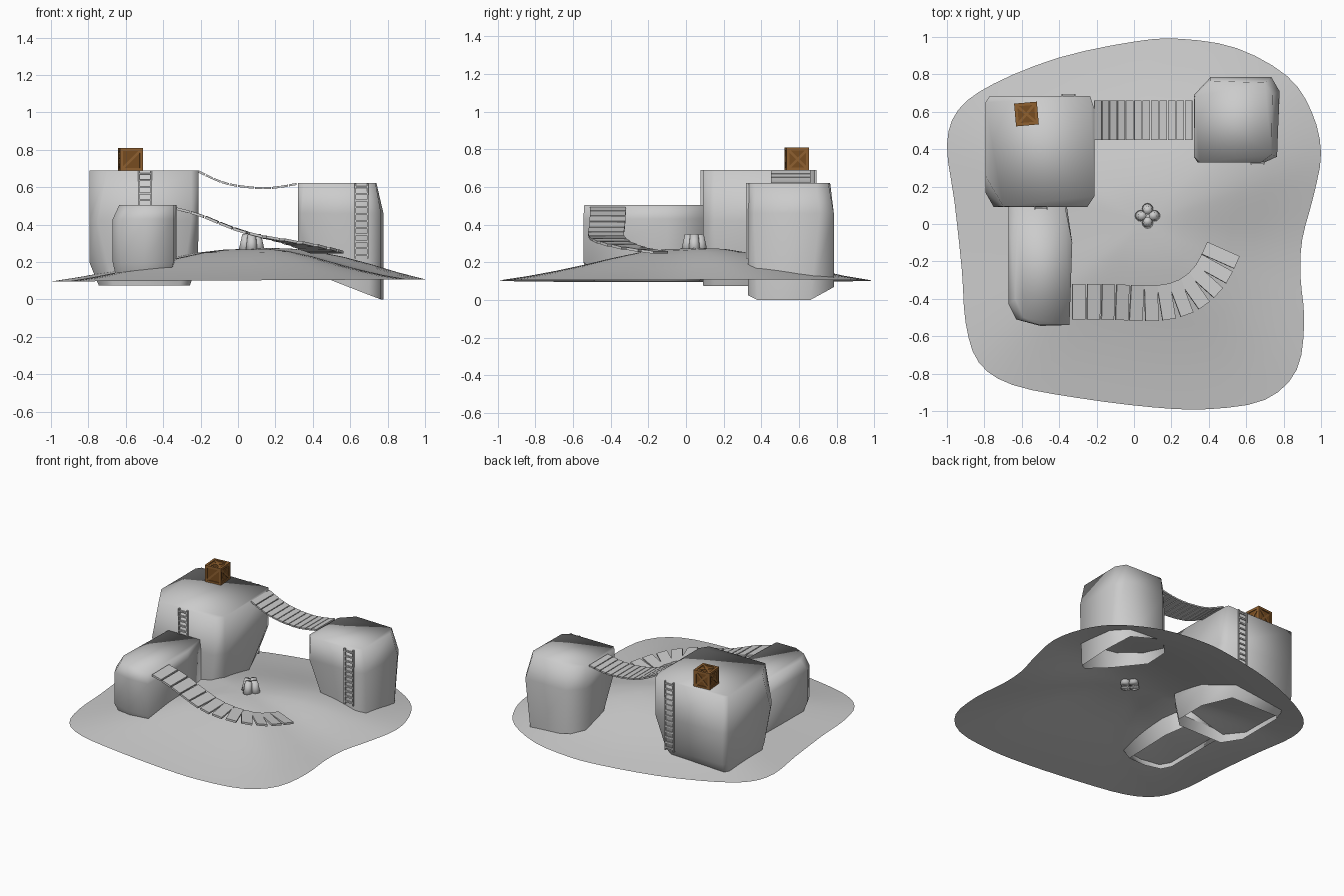
import bpy, bmesh, math
from mathutils import Vector, Matrix

if "Cube" in bpy.data.objects:
    bpy.data.objects.remove(bpy.data.objects["Cube"])


def finish(name, bm, smooth=False, color=None):
    me = bpy.data.meshes.new(name)
    bm.to_mesh(me)
    bm.free()
    ob = bpy.data.objects.new(name, me)
    bpy.context.collection.objects.link(ob)
    if smooth:
        me.polygons.foreach_set("use_smooth", [True] * len(me.polygons))
    if color:
        mat = bpy.data.materials.new(name)
        mat.diffuse_color = (*color, 1)
        mat.use_nodes = True
        mat.node_tree.nodes["Principled BSDF"].inputs["Base Color"].default_value = mat.diffuse_color
        me.materials.append(mat)
    return ob


def box(bm, center, size, rot=Matrix.Identity(4)):
    m = Matrix.Translation(center) @ rot @ Matrix.Diagonal((*size, 1))
    bmesh.ops.create_cube(bm, size=1, matrix=m)


def spline(pts, steps, closed):
    """Catmull-Rom curve through the points."""
    p = [Vector(q) for q in pts]
    n = len(p)
    get = (lambda i: p[i % n]) if closed else (lambda i: p[max(0, min(n - 1, i))])
    out = []
    for i in range(n if closed else n - 1):
        a, b, c, d = get(i - 1), get(i), get(i + 1), get(i + 2)
        for s in range(steps):
            t = s / steps
            out.append(0.5 * (2 * b + (c - a) * t + (2 * a - 5 * b + 4 * c - d) * t * t
                              + (3 * b - a - 3 * c + d) * t ** 3))
    if not closed:
        out.append(p[-1])
    return out


# island ground: a low open mound, a little fuller on the right
outline = spline([(-1, .42), (-.94, .61), (-.75, .75), (-.4, .89), (0, .975), (.25, .99),
                  (.55, .94), (.82, .79), (.95, .6), (1, .38), (.96, .15), (.9, -.08),
                  (.89, -.28), (.91, -.52), (.87, -.78), (.7, -.94), (.4, -.99),
                  (.1, -.98), (-.3, -.93), (-.65, -.86), (-.83, -.74), (-.9, -.53),
                  (-.92, -.25), (-.96, .12)], 3, True)
outline.reverse()
profile = [(.12, .264), (.25, .25), (.4, .22), (.55, .185), (.7, .153), (.85, .125), (1, .102)]
bm = bmesh.new()
mid = Vector((.05, 0))
peak = bm.verts.new((.05, 0, .268))
prev = None
for t, z in profile:
    ring = []
    for p in outline:
        q = mid + (p - mid) * t
        bump = .045 * math.exp(-(q - Vector((.6, .3))).length_squared / .18) * (1 - t ** 4)
        ring.append(bm.verts.new((*q, z + bump + .006 * q.x * t)))
    for i in range(len(ring)):
        j = (i + 1) % len(ring)
        if prev:
            bm.faces.new((prev[i], ring[i], ring[j], prev[j]))
        else:
            bm.faces.new((peak, ring[i], ring[j]))
    prev = ring
finish("island_ground", bm, True)


# rocks: stacked outlines, flat top, open underside, softly shaded
def rock(name, rings):
    bm = bmesh.new()
    prev = None
    for pts, z in rings:
        ring = [bm.verts.new((x, y, z(x, y) if callable(z) else z)) for x, y in pts]
        if prev:
            n = len(ring)
            for i in range(n):
                j = (i + 1) % n
                bm.faces.new((prev[i], prev[j], ring[j], ring[i]))
        prev = ring
    bm.faces.new(prev)
    finish(name, bm, True)


def shrink(pts, c, k):
    return [(c[0] + (x - c[0]) * k, c[1] + (y - c[1]) * k) for x, y in pts]


tall_top = [(-.795, .26), (-.7, .095), (-.25, .09), (-.21, .15), (-.21, .61),
            (-.235, .685), (-.77, .685), (-.795, .65)]
tall_mid = [(-.795, .17), (-.75, .09), (-.25, .09), (-.21, .15), (-.21, .61),
            (-.235, .685), (-.77, .685), (-.795, .65)]
tall_low = [(-.795, .24), (-.7, .09), (-.28, .09), (-.215, .16), (-.215, .44),
            (-.32, .685), (-.77, .685), (-.795, .65)]
rock("tall_rock", [(shrink(tall_low, (-.48, .1), .84), .075), (tall_low, .2),
                   (tall_mid, .42), (tall_top, .69)])

low_top = [(-.635, -.4), (-.59, -.5), (-.5, -.54), (-.345, -.54), (-.33, -.1),
           (-.37, .1), (-.62, .1)]
low_mid = [(-.67, -.43), (-.63, -.51), (-.5, -.545), (-.345, -.54), (-.33, -.1),
           (-.36, .1), (-.67, .1)]
rock("low_rock", [(shrink(low_mid, (-.5, -.1), .87), .1), (low_mid, .2),
                  (low_mid, .43), (low_top, .505)])

side_top = [(.32, .36), (.35, .33), (.68, .33), (.735, .37), (.74, .69), (.7, .755),
            (.41, .765), (.325, .68)]
side_mid = [(.32, .36), (.34, .33), (.7, .33), (.765, .36), (.778, .71), (.735, .785),
            (.41, .785), (.32, .69)]
side_low = [(.325, .53), (.48, .335), (.7, .33), (.765, .38), (.778, .66), (.69, .785)] + side_mid[6:]
rock("side_rock", [(side_low, lambda x, y: max(0, min(.11, .11 - (x - .48) * .39) + max(0, y - .65) * .3)),
                   (side_mid, .46), (side_top, .622)])


# plank bridges following a sagging path
def bridge(name, path, count, width, fill, thick):
    pts = spline(path, 10, False)
    dist = [0]
    for a, b in zip(pts, pts[1:]):
        dist.append(dist[-1] + (b - a).length)

    def at(s):
        for i in range(len(pts) - 1):
            if dist[i + 1] >= s:
                return pts[i].lerp(pts[i + 1], (s - dist[i]) / (dist[i + 1] - dist[i]))
        return pts[-1]
    step = dist[-1] / count
    bm = bmesh.new()
    for k in range(count):
        a, b = at(k * step), at((k + 1) * step)
        t = (b - a).normalized()
        side = Vector((-t.y, t.x, 0)).normalized()
        rot = Matrix((t, side, t.cross(side))).transposed().to_4x4()
        box(bm, (a + b) / 2, (step * fill, width, thick), rot)
    finish(name, bm)


bridge("high_bridge", [(-.215, .555, .686), (-.1, .555, .632), (0, .555, .607),
                       (.13, .555, .595), (.22, .555, .601), (.315, .555, .618)], 12, .21, .88, .011)
bridge("curved_bridge", [(-.335, -.415, .487), (-.2, -.415, .45), (-.04, -.42, .385),
                         (.1, -.425, .342), (.23, -.405, .317), (.33, -.355, .296),
                         (.415, -.265, .272), (.48, -.13, .252)], 12, .19, .88, .014)


# ladders against the rock walls
def ladder(name, x, y, z0, z1, rungs):
    bm = bmesh.new()
    for s in (-1, 1):
        box(bm, (x + s * .033, y, (z0 + z1) / 2), (.009, .016, z1 - z0))
    for i in range(rungs):
        box(bm, (x, y, z0 + (i + .5) * (z1 - z0) / rungs), (.06, .012, .01))
    finish(name, bm)


ladder("front_ladder", -.497, .085, .48, .69, 6)
ladder("back_ladder", -.35, .686, .19, .69, 13)
ladder("side_ladder", .66, .326, .22, .62, 11)

# four rounded stumps leaning together on the hilltop
for i in range(4):
    a = i * math.pi / 2
    d = Vector((math.cos(a), math.sin(a), 0))
    bm = bmesh.new()
    bmesh.ops.create_cone(bm, cap_ends=True, segments=12, radius1=.032, radius2=.022, depth=.1,
                          matrix=Matrix.Translation(Vector((.073, .044, .298)) + d * .034)
                          @ Matrix.Rotation(-.12, 4, Vector((-d.y, d.x, 0))))
    finish("stump_%d" % (i + 1), bm, True)

# wooden crate: panel core, edge frame and braces
C = Matrix.Translation((-.575, .588, .748)) @ Matrix.Rotation(math.radians(5), 4, "Z")
core, frame = bmesh.new(), bmesh.new()
S, W = .122, .016
box(core, (0, 0, 0), (S - .012,) * 3)
for axis in range(3):
    for u in (-1, 1):
        for v in (-1, 1):
            c, size = [0, 0, 0], [W, W, W]
            size[axis] = S
            c[(axis + 1) % 3] = u * (S - W) / 2
            c[(axis + 2) % 3] = v * (S - W) / 2
            box(frame, c, size)
turns = [Matrix.Rotation(i * math.pi / 2, 4, "Z") for i in range(4)]
turns += [Matrix.Rotation(s * math.pi / 2, 4, "X") for s in (-1, 1)]
for i, turn in enumerate(turns):
    for s in ((-1,) if i == 0 else (-1, 1)):
        brace = turn @ Matrix.Translation((0, -S / 2 + .005, 0)) @ Matrix.Rotation(s * math.pi / 4, 4, "Y")
        box(frame, brace.translation, (.13, .006, .013), brace.to_3x3().to_4x4())
finish("crate_panels", core, color=(.19, .075, .015)).matrix_world = C
finish("crate_frame", frame, color=(.28, .12, .03)).matrix_world = C
